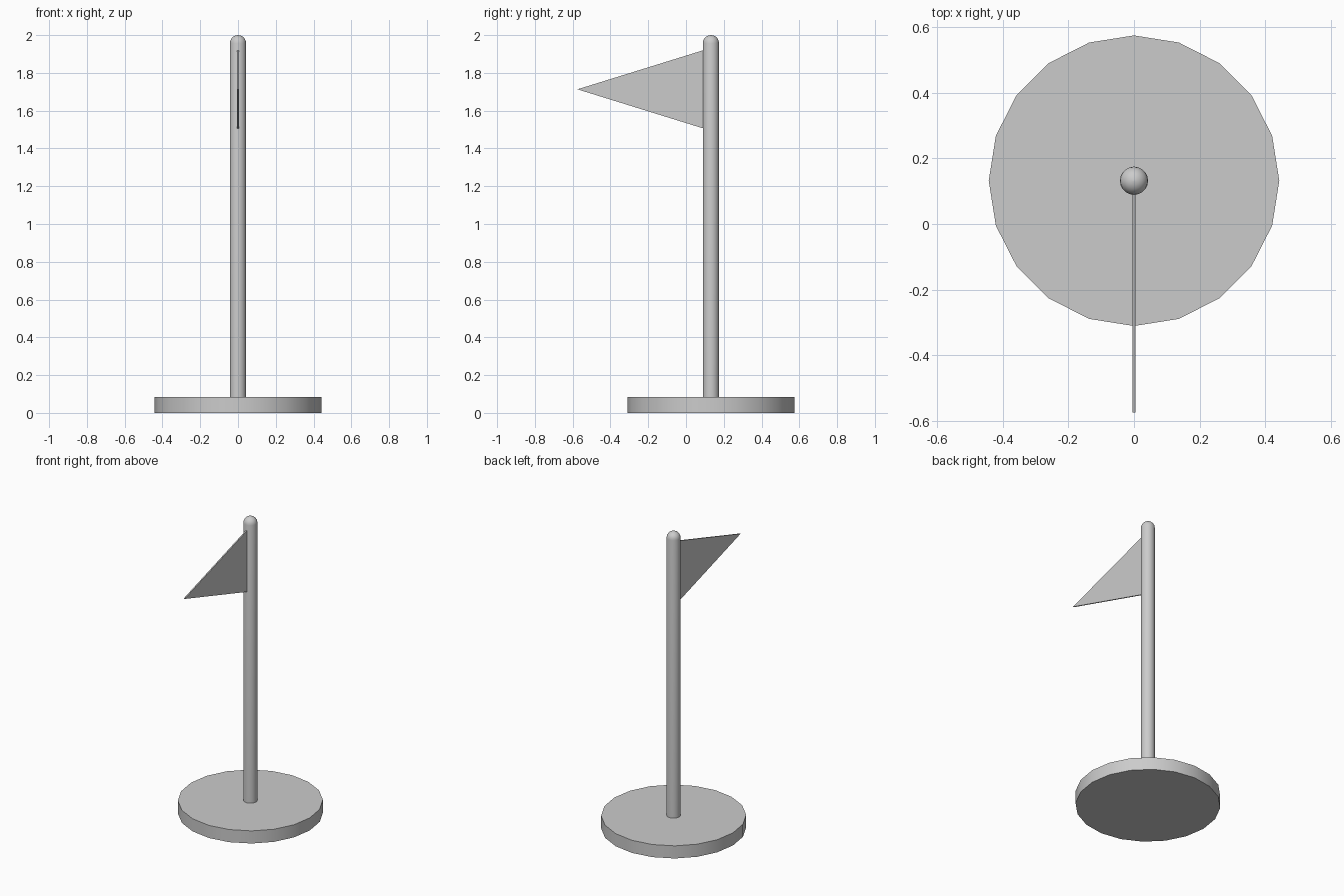
import bpy, bmesh, math

if "Cube" in bpy.data.objects:
    bpy.data.objects.remove(bpy.data.objects["Cube"])

CY = 0.132      # pole and base axis offset in y
SIDES = 20


def make_object(name, bm):
    bmesh.ops.recalc_face_normals(bm, faces=bm.faces[:])
    mesh = bpy.data.meshes.new(name)
    bm.to_mesh(mesh)
    bm.free()
    obj = bpy.data.objects.new(name, mesh)
    bpy.context.collection.objects.link(obj)
    return obj


def lathe(name, profile):
    """Revolve (radius, z) points around the pole axis; ends are capped."""
    bm = bmesh.new()
    rings = []
    for r, z in profile:
        angles = [math.tau * i / SIDES for i in range(SIDES)]
        rings.append([bm.verts.new((r * math.cos(a), CY + r * math.sin(a), z)) for a in angles])
    for low, high in zip(rings, rings[1:]):
        for i in range(SIDES):
            j = (i + 1) % SIDES
            bm.faces.new((low[i], low[j], high[j], high[i]))
    bm.faces.new(rings[0][::-1])
    bm.faces.new(rings[-1])
    obj = make_object(name, bm)
    bpy.ops.object.select_all(action='DESELECT')
    obj.select_set(True)
    bpy.context.view_layer.objects.active = obj
    bpy.ops.object.shade_smooth_by_angle(angle=math.radians(30))
    return obj


# Round base plate
lathe("base", [(0.443, 0), (0.443, 0.085)])

# Pole with a domed tip
R = 0.043
dome = [(R * math.cos(math.radians(a)), 2 - R + R * math.sin(math.radians(a)))
        for a in (0, 18, 36, 54, 72)]
dome.append((0.001, 2.0))
lathe("pole", [(R, 0.085)] + dome)

# Thin triangular pennant, its edge tucked just into the pole
bm = bmesh.new()
T = 0.004
outline = [(0.095, 1.505), (0.095, 1.921), (-0.575, 1.713)]
face = bm.faces.new([bm.verts.new((-T, y, z)) for y, z in outline])
out = bmesh.ops.extrude_face_region(bm, geom=[face])
moved = [v for v in out["geom"] if isinstance(v, bmesh.types.BMVert)]
bmesh.ops.translate(bm, verts=moved, vec=(2 * T, 0, 0))
make_object("flag", bm)
